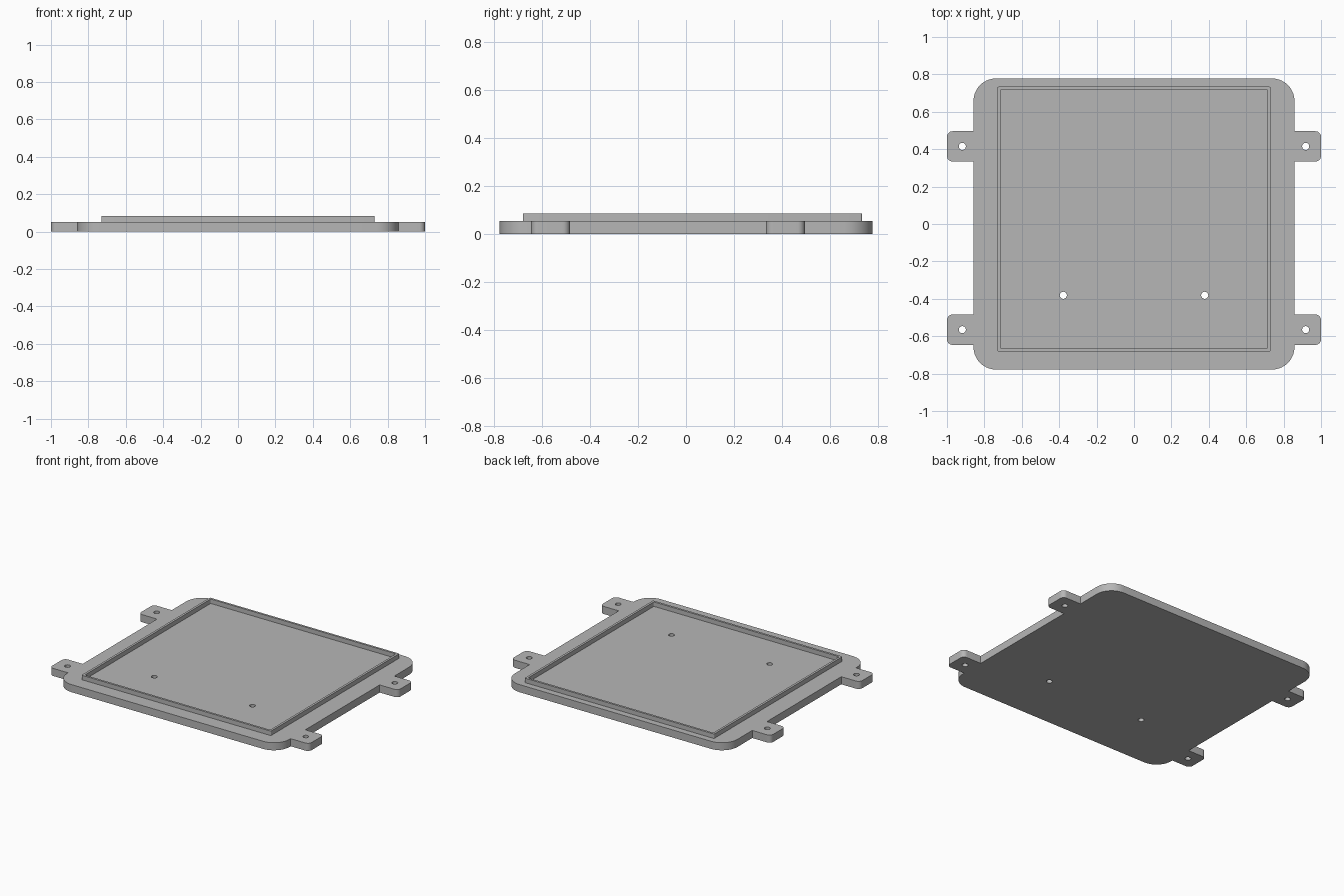
import bpy, bmesh, math
from mathutils import Vector

cube = bpy.data.objects.get("Cube")
if cube:
    bpy.data.objects.remove(cube, do_unlink=True)

grey = bpy.data.materials.new("plain grey")
grey.use_nodes = True
GREY = (0.47, 0.47, 0.47, 1)
grey.diffuse_color = GREY
grey.node_tree.nodes["Principled BSDF"].inputs["Base Color"].default_value = GREY


def rounded(corners, steps=10):
    """Outline from square corners (x, y, radius), each turned into an arc."""
    out = []
    for i, (x, y, r) in enumerate(corners):
        p = Vector((x, y))
        if r == 0:
            out.append(p)
            continue
        before = (Vector(corners[i - 1][:2]) - p).normalized()
        after = (Vector(corners[(i + 1) % len(corners)][:2]) - p).normalized()
        centre = p + r * (before + after)
        for k in range(steps + 1):
            t = math.pi / 2 * k / steps
            out.append(centre - r * (math.cos(t) * after + math.sin(t) * before))
    return out


def circle(x, y, r, n=32):
    return [Vector((x + r * math.cos(2 * math.pi * k / n),
                    y + r * math.sin(2 * math.pi * k / n))) for k in range(n)]


def rectangle(x, y0, y1, r):
    return rounded([(x, y0, r), (x, y1, r), (-x, y1, r), (-x, y0, r)], 5)


def slab(name, outlines, z0, z1):
    """Filled and extruded outlines; inner outlines become openings."""
    curve = bpy.data.curves.new(name, "CURVE")
    curve.dimensions = "2D"
    curve.fill_mode = "BOTH"
    curve.extrude = (z1 - z0) / 2
    for pts in outlines:
        spline = curve.splines.new("POLY")
        spline.points.add(len(pts) - 1)
        for sp, p in zip(spline.points, pts):
            sp.co = (p.x, p.y, 0, 1)
        spline.use_cyclic_u = True
    obj = bpy.data.objects.new(name, curve)
    bpy.context.collection.objects.link(obj)
    bpy.ops.object.select_all(action="DESELECT")
    obj.select_set(True)
    bpy.context.view_layer.objects.active = obj
    bpy.ops.object.convert(target="MESH")
    obj = bpy.context.view_layer.objects.active
    # Weld caps to walls and place at the right height
    bm = bmesh.new()
    bm.from_mesh(obj.data)
    bmesh.ops.remove_doubles(bm, verts=bm.verts, dist=0.0001)
    bmesh.ops.translate(bm, verts=bm.verts, vec=(0, 0, (z0 + z1) / 2))
    bmesh.ops.recalc_face_normals(bm, faces=bm.faces)
    bm.to_mesh(obj.data)
    bm.free()
    obj.data.materials.clear()
    obj.data.materials.append(grey)
    bpy.ops.object.shade_smooth_by_angle(angle=math.radians(30))
    return obj


HALF_W, HALF_D, PLATE_TOP, RIM_TOP = 0.858, 0.778, 0.053, 0.084
TAB_HALF, TAB_R, HOLE_R = 0.081, 0.03, 0.019
TAB_YS = (-0.565, 0.415)

# Base plate with two mounting tabs on each side
side = [(HALF_W, -HALF_D, 0.12)]
for y in TAB_YS:
    side += [(HALF_W, y - TAB_HALF, 0), (1, y - TAB_HALF, TAB_R),
             (1, y + TAB_HALF, TAB_R), (HALF_W, y + TAB_HALF, 0)]
side.append((HALF_W, HALF_D, 0.12))
outline = rounded(side + [(-x, y, r) for x, y, r in reversed(side)])

# Through holes in the tabs and in the floor
holes = [circle(s * x, y, HOLE_R) for s in (1, -1)
         for x, y in [(0.918, TAB_YS[0]), (0.918, TAB_YS[1]), (0.378, -0.381)]]
slab("base_plate", [outline] + holes, 0, PLATE_TOP)

# Thin raised rim
slab("raised_rim", [rectangle(0.73, -0.681, 0.734, 0.006),
                    rectangle(0.714, -0.666, 0.719, 0.006)], PLATE_TOP, RIM_TOP)
